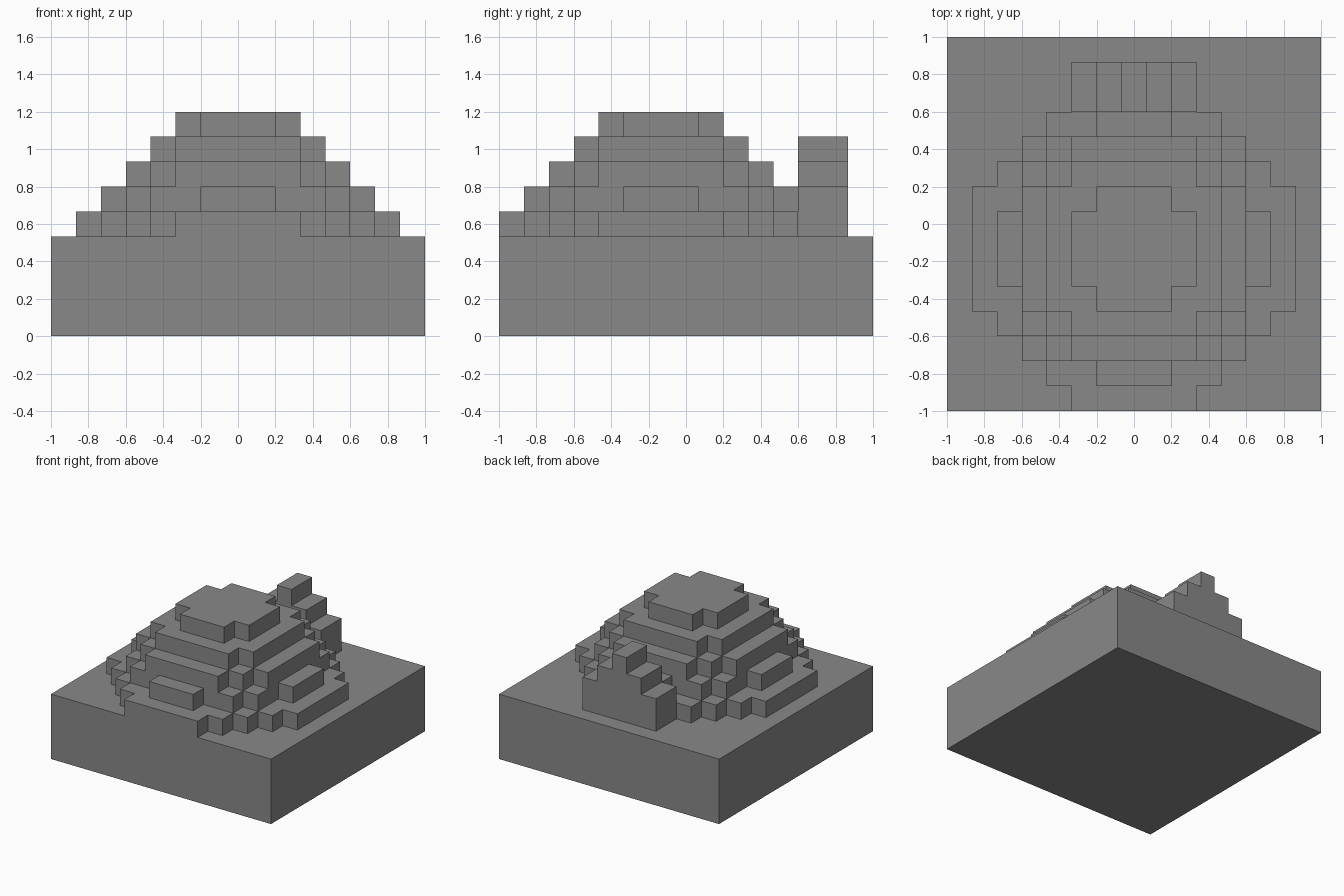
import bpy
import bmesh
from mathutils import Vector

cube = bpy.data.objects.get("Cube")
if cube:
    bpy.data.objects.remove(cube, do_unlink=True)

U = 2 / 15          # one block
CENTRE_Y = -U       # mound sits one block forward of the middle

stone = bpy.data.materials.new("grey_stone")
stone.use_nodes = True
stone.diffuse_color = (0.25, 0.25, 0.25, 1)
stone.node_tree.nodes["Principled BSDF"].inputs["Base Color"].default_value = (0.25, 0.25, 0.25, 1)


def prism(name, points, sweep):
    """Extrude a flat outline (in blocks) along a vector (in blocks)."""
    bm = bmesh.new()
    face = bm.faces.new([bm.verts.new(Vector(p) * U) for p in points])
    grown = bmesh.ops.extrude_face_region(bm, geom=[face], use_keep_orig=True)
    moved = [v for v in grown["geom"] if isinstance(v, bmesh.types.BMVert)]
    bmesh.ops.translate(bm, verts=moved, vec=Vector(sweep) * U)
    bmesh.ops.recalc_face_normals(bm, faces=bm.faces)
    mesh = bpy.data.meshes.new(name)
    bm.to_mesh(mesh)
    bm.free()
    mesh.materials.append(stone)
    obj = bpy.data.objects.new(name, mesh)
    bpy.context.collection.objects.link(obj)
    return obj


def stepped_ring(corners, z):
    """Stepped round outline from the outer corners of one quarter."""
    quarter = []
    for i, (x, y) in enumerate(corners):
        quarter.append((x, y))
        if i + 1 < len(corners):
            quarter.append((corners[i + 1][0], y))
    ring = []
    for turn in range(4):
        ring += [(x, y, z) for x, y in quarter]
        quarter = [(-y, x) for x, y in quarter]
    return ring


# Square base slab
h = 7.5
prism("base", [(-h, -h, 0), (h, -h, 0), (h, h, 0), (-h, h, 0)], (0, 0, 4))

# Mound tiers, bottom to top
tiers = [
    [(6.5, 2.5), (5.5, 3.5), (4.5, 4.5), (3.5, 5.5), (2.5, 6.5)],
    [(5.5, 1.5), (4.5, 3.5), (3.5, 4.5), (1.5, 5.5)],
    [(4.5, 2.5), (3.5, 3.5), (2.5, 4.5)],
    [(3.5, 2.5), (2.5, 3.5)],
    [(2.5, 1.5), (1.5, 2.5)],
]
for level, corners in enumerate(tiers):
    tier = prism(f"mound_tier_{level + 1}", stepped_ring(corners, 4 + level), (0, 0, 1))
    tier.location.y = CENTRE_Y

# Stepped wall behind the mound
right = [(2.5, 4), (2.5, 6), (1.5, 6), (1.5, 7), (0.5, 7), (0.5, 8)]
outline = right + [(-x, z) for x, z in reversed(right)]
prism("back_stepped_wall", [(x, 4.5, z) for x, z in outline], (0, 2, 0))
